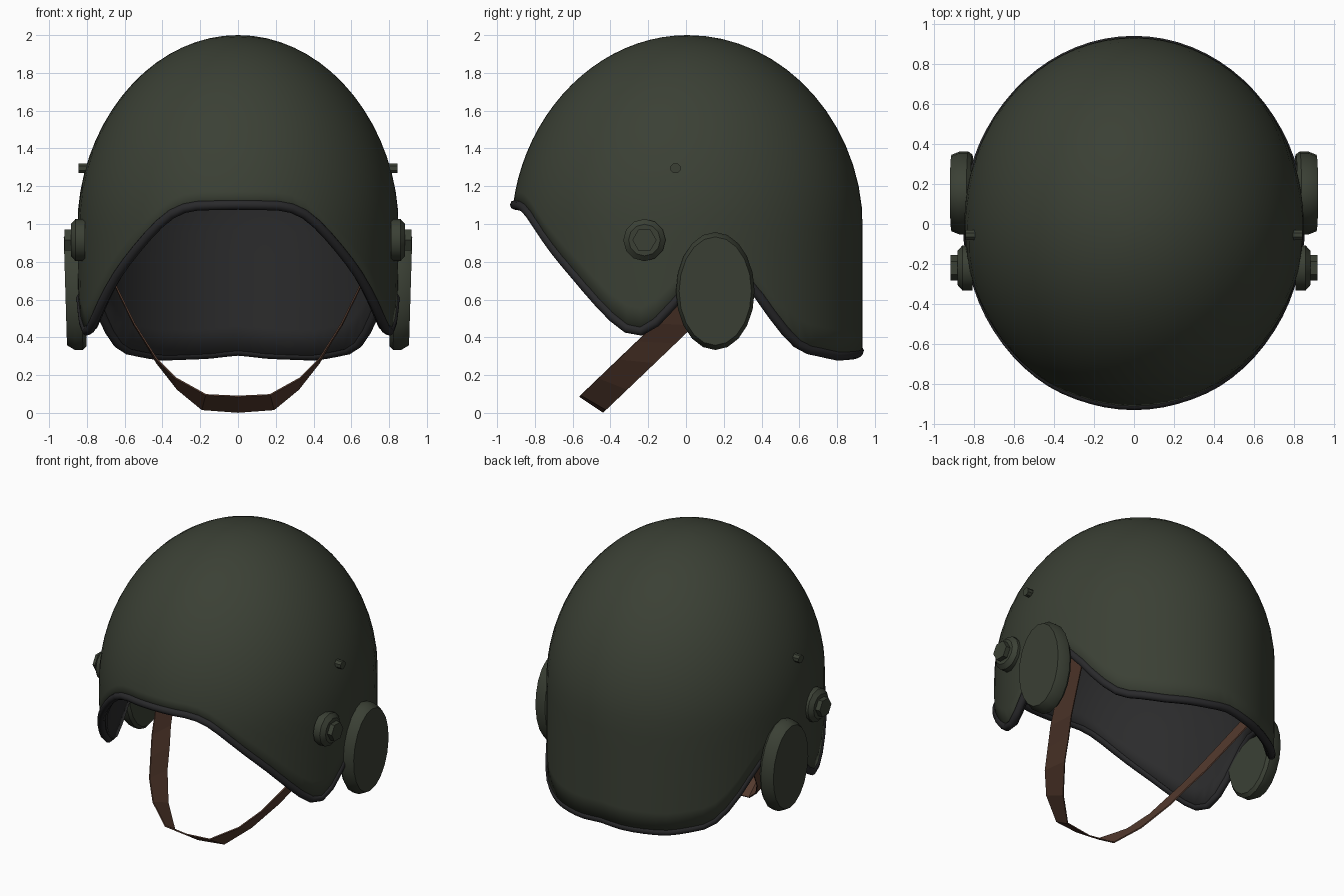
import bpy, bmesh, math

if "Cube" in bpy.data.objects:
    bpy.data.objects.remove(bpy.data.objects["Cube"])


def mat(name, rgb):
    m = bpy.data.materials.new(name)
    m.diffuse_color = (*rgb, 1)
    m.use_nodes = True
    m.node_tree.nodes["Principled BSDF"].inputs["Base Color"].default_value = m.diffuse_color
    return m


GREEN = mat("olive_green", (0.043, 0.051, 0.035))
LINING = mat("lining_charcoal", (0.024, 0.024, 0.025))
TRIM = mat("rim_black", (0.022, 0.022, 0.024))
BROWN = mat("strap_brown", (0.092, 0.044, 0.028))


def make(name, verts, faces, *mats, angle=35):
    me = bpy.data.meshes.new(name)
    me.from_pydata(verts, [], faces)
    for m in mats:
        me.materials.append(m)
    ob = bpy.data.objects.new(name, me)
    bpy.context.collection.objects.link(ob)
    smooth(ob, angle)
    return ob


def smooth(ob, angle):
    bpy.ops.object.select_all(action='DESELECT')
    ob.select_set(True)
    bpy.context.view_layer.objects.active = ob
    bpy.ops.object.shade_smooth_by_angle(angle=math.radians(angle))


# Height of the lower edge by angle from the front (0) to the back (180)
EDGE = [(0, 1.08), (17, 1.075), (24, 1.045), (30, 0.98), (36, 0.90), (50, 0.71), (64, 0.495),
        (70, 0.42), (74, 0.40), (78, 0.425), (84, 0.52), (90, 0.64), (97, 0.74), (104, 0.75),
        (112, 0.67), (116, 0.57), (126, 0.39), (132, 0.32), (150, 0.28), (170, 0.29), (180, 0.31)]


def edge_raw(a):
    a = abs((a + 180) % 360 - 180)
    for (a0, z0), (a1, z1) in zip(EDGE, EDGE[1:]):
        if a <= a1:
            return z0 + (z1 - z0) * (a - a0) / (a1 - a0)
    return EDGE[-1][1]


def edge(a):
    return sum(edge_raw(a + d) for d in (-2.5, 0, 2.5)) / 3 + 0.022


def shell_point(a, z):
    u = max(0.0, z - 1)
    k = math.sqrt(max(0.0, 1 - u ** 1.9))
    low = max(0.0, 1 - z)
    w = 0.85 * (1 - 0.02 * low ** 2)
    c, s = math.cos(math.radians(a)), math.sin(math.radians(a))
    depth = 0.922 if c > 0 else 0.935
    return (w * k * s, -depth * k * c + 0.008 * u, z)


# Shell with the lining on its inside
N, ROWS = 72, 20
angles = [360 * j / N for j in range(N)]
verts = [(0, 0.008, 2.0)]
for i in range(1, ROWS + 1):
    f = math.cos(i / ROWS * math.pi / 2)
    verts += [shell_point(a, edge(a) + (2 - edge(a)) * f) for a in angles]
faces = [(0, 1 + j, 1 + (j + 1) % N) for j in range(N)]
for i in range(ROWS - 1):
    b = 1 + i * N
    for j in range(N):
        k = (j + 1) % N
        faces.append((b + j, b + N + j, b + N + k, b + k))
shell = make("helmet_shell", verts, faces, GREEN, LINING, angle=60)
sol = shell.modifiers.new("thickness", 'SOLIDIFY')
sol.thickness = 0.05
sol.offset = -1
sol.material_offset = 1
sol.material_offset_rim = 1

# Rounded trim along the lower edge
cu = bpy.data.curves.new("edge_trim", 'CURVE')
cu.dimensions = '3D'
cu.bevel_depth = 0.026
cu.bevel_resolution = 2
sp = cu.splines.new('POLY')
sp.points.add(N - 1)
sp.use_cyclic_u = True
for p, a in zip(sp.points, angles):
    x, y, z = shell_point(a, edge(a))
    p.co = (x * 0.982, y * (0.99 if y < 0 else 0.98), z, 1)
cu.materials.append(TRIM)
trim = bpy.data.objects.new("edge_trim", cu)
bpy.context.collection.objects.link(trim)
bpy.ops.object.select_all(action='DESELECT')
trim.select_set(True)
bpy.context.view_layer.objects.active = trim
bpy.ops.object.convert(target='MESH')
smooth(bpy.context.object, 50)


def side_disc(name, rings, y, z, ry, rz, n, turn=0.0, tilt=0.0):
    """Turned part along x, made for both sides; rings are (x, scale)."""
    for side, sx in (("right", 1), ("left", -1)):
        vs = []
        for x, r in rings:
            for j in range(n):
                t = 2 * math.pi * j / n + turn
                dz = rz * r * math.sin(t)
                vs.append((sx * (x + tilt * dz), y + ry * r * math.cos(t), z + dz))
        fs = [tuple(range(n)), tuple(range(len(vs) - n, len(vs)))]
        for i in range(len(rings) - 1):
            for j in range(n):
                k = (j + 1) % n
                fs.append((i * n + j, i * n + k, (i + 1) * n + k, (i + 1) * n + j))
        ob = make(f"{name}_{side}", vs, fs, GREEN)
        bm = bmesh.new()
        bm.from_mesh(ob.data)
        bmesh.ops.recalc_face_normals(bm, faces=bm.faces)
        bm.to_mesh(ob.data)
        bm.free()


# Ear cups, pivot knobs with hex nuts, and small pegs
side_disc("ear_cup", [(0.81, 0.93), (0.83, 1.0), (0.873, 1.0), (0.914, 0.92)],
          0.155, 0.645, 0.208, 0.312, 20, tilt=0.03)
side_disc("pivot_knob", [(0.81, 1.0), (0.86, 1.0), (0.885, 0.75)],
          -0.22, 0.915, 0.112, 0.112, 12)
side_disc("hex_nut", [(0.87, 1.0), (0.918, 1.0)], -0.22, 0.915, 0.064, 0.064, 6)
side_disc("side_peg", [(0.79, 1.0), (0.845, 1.0)], -0.055, 1.295, 0.028, 0.028, 8, 0.39)

# Chin strap: a U-shaped band slanting forward, given as its two edges (x, z)
upper = [(0, 0.088), (0.17, 0.096), (0.33, 0.185), (0.43, 0.285), (0.49, 0.38),
         (0.55, 0.475), (0.64, 0.66), (0.71, 0.81)]
lower = [(0, 0.004), (0.19, 0.018), (0.32, 0.125), (0.43, 0.265), (0.49, 0.37),
         (0.55, 0.465), (0.64, 0.65), (0.71, 0.80)]


def mirrored(pts):
    return [(-x, z) for x, z in pts[:0:-1]] + pts


verts = []
for (xu, zu), (xl, zl) in zip(mirrored(upper), mirrored(lower)):
    verts += [(xu, -0.563 + (zu - 0.088) * 1.045, zu), (xl, -0.437 + (zl - 0.004) * 1.045, zl)]
faces = [(2 * i, 2 * i + 1, 2 * i + 3, 2 * i + 2) for i in range(len(verts) // 2 - 1)]
strap = make("chin_strap", verts, faces, BROWN)
sol = strap.modifiers.new("thickness", 'SOLIDIFY')
sol.thickness = 0.008
sol.offset = 0
smooth(strap, 0)
